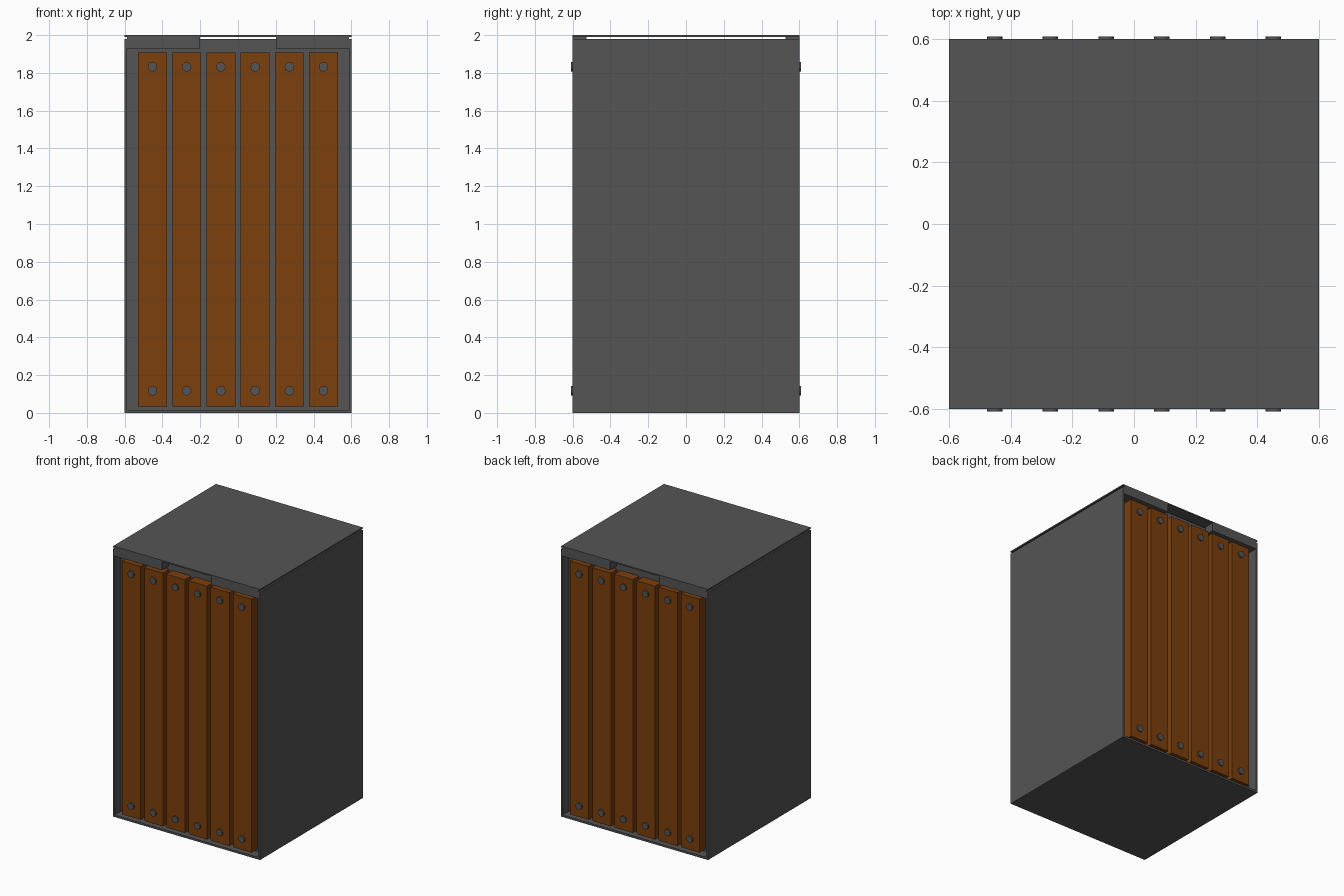
import bpy
import math

if "Cube" in bpy.data.objects:
    bpy.data.objects.remove(bpy.data.objects["Cube"])


def material(name, color):
    m = bpy.data.materials.new(name)
    m.diffuse_color = color
    m.use_nodes = True
    m.node_tree.nodes["Principled BSDF"].inputs["Base Color"].default_value = m.diffuse_color
    return m


wood = material("brown_wood", (0.2, 0.05, 0.004, 1))
metal = material("dark_metal", (0.09, 0.09, 0.09, 1))


def box(name, x, y, z, mat):
    """Box from (min, max) ranges on each axis."""
    lo, hi = zip(x, y, z)
    bpy.ops.mesh.primitive_cube_add(size=1, location=[(a + b) / 2 for a, b in zip(lo, hi)])
    ob = bpy.context.object
    ob.name = name
    ob.scale = [b - a for a, b in zip(lo, hi)]
    bpy.ops.object.transform_apply(location=False, rotation=False, scale=True)
    ob.data.materials.append(mat)
    return ob


def span(a, b, s):
    """Range a..b mirrored to the side given by sign s."""
    return tuple(sorted((a * s, b * s)))


H = 0.6        # half width and depth
INNER = 0.526  # depth of the recessed front and back walls
WALL = 0.012

# Cabinet shell: floor, side panels, recessed core, floating lid
box("floor_plate", (-H + WALL, H - WALL), (-H, H), (0, 0.015), metal)
box("core", (-H + WALL, H - WALL), (-INNER, INNER), (0.015, 1.98), metal)
box("lid", (-H, H), (-H, H), (1.99, 2.0), metal)
for sx, side in ((-1, "left"), (1, "right")):
    box(f"{side}_panel", span(H - WALL, H, sx), (-H, H), (0, 1.98), metal)

for sy, face in ((-1, "front"), (1, "back")):
    # Corner blocks carrying the lid
    for sx, side in ((-1, "left"), (1, "right")):
        box(f"{face}_{side}_lid_block", span(0.2, H - WALL, sx),
            span(INNER, H, sy), (1.928, 1.99), metal)
    # Upright planks, each with a bolt at top and bottom
    for i in range(6):
        x = (i - 2.5) * 0.181
        box(f"{face}_plank_{i + 1}", (x - 0.076, x + 0.076),
            span(INNER, 0.598, sy), (0.035, 1.907), wood)
        for z, end in ((0.117, "lower"), (1.832, "upper")):
            bpy.ops.mesh.primitive_cylinder_add(
                vertices=12, radius=0.025, depth=0.03,
                location=(x, sy * 0.594, z), rotation=(math.pi / 2, 0, 0))
            bolt = bpy.context.object
            bolt.name = f"{face}_{end}_bolt_{i + 1}"
            bolt.data.materials.append(metal)
            bpy.ops.object.shade_smooth_by_angle(angle=math.radians(40))
